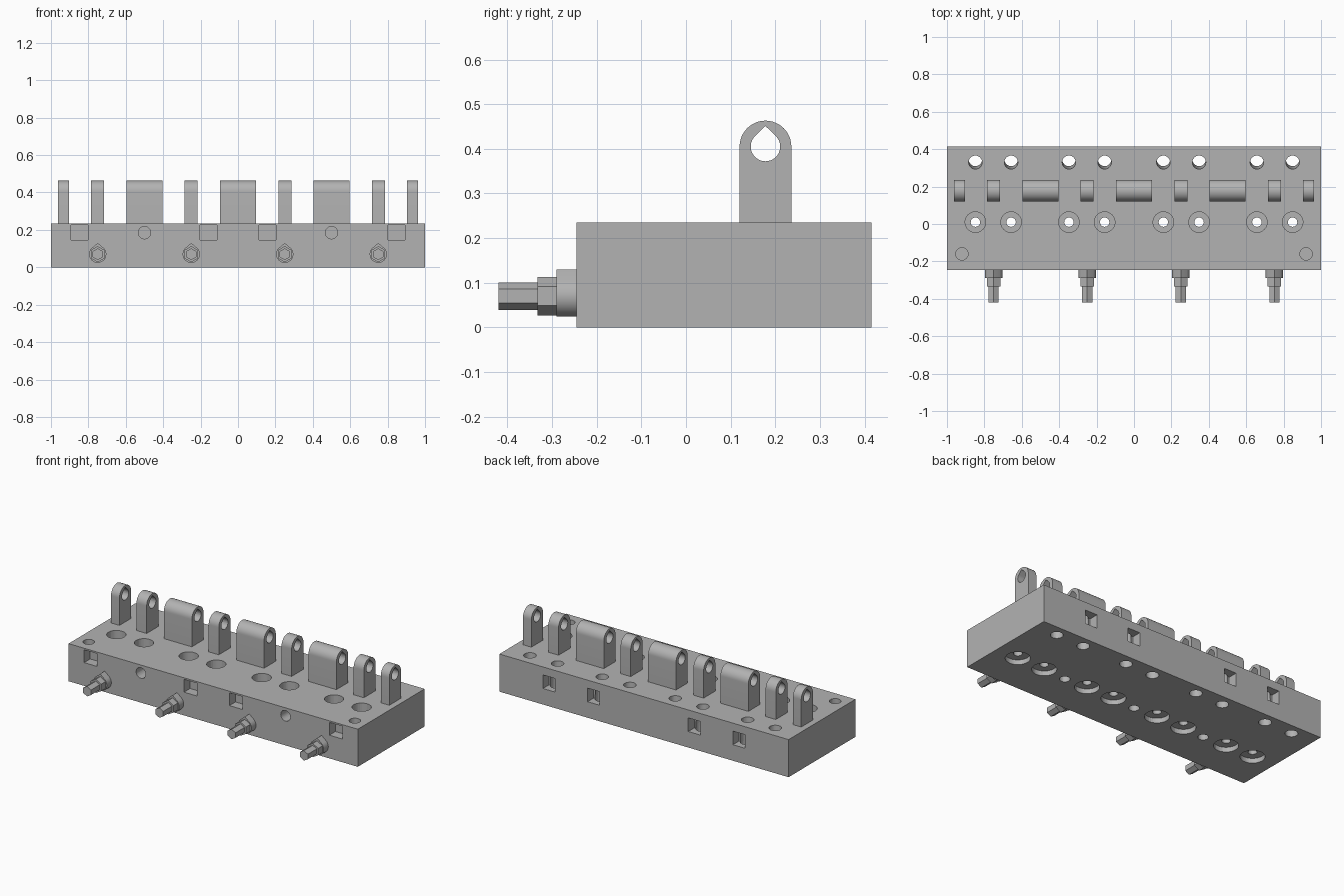
import bpy
import bmesh
from math import cos, sin, pi, radians
from mathutils import Matrix, Vector

if "Cube" in bpy.data.objects:
    bpy.data.objects.remove(bpy.data.objects["Cube"], do_unlink=True)

grey = bpy.data.materials.new("plain grey")
grey.use_nodes = True
colour = (0.45, 0.45, 0.45, 1)
grey.diffuse_color = colour
grey.node_tree.nodes["Principled BSDF"].inputs["Base Color"].default_value = colour


def make_object(name, bm, smooth=True):
    bmesh.ops.recalc_face_normals(bm, faces=bm.faces)
    mesh = bpy.data.meshes.new(name)
    bm.to_mesh(mesh)
    bm.free()
    mesh.materials.append(grey)
    ob = bpy.data.objects.new(name, mesh)
    bpy.context.collection.objects.link(ob)
    if smooth:
        bpy.ops.object.select_all(action="DESELECT")
        ob.select_set(True)
        bpy.context.view_layer.objects.active = ob
        bpy.ops.object.shade_smooth_by_angle(angle=radians(35))
    return ob


def box(bm, low, high):
    low, high = Vector(low), Vector(high)
    size = Matrix.Diagonal((*(high - low), 1))
    bmesh.ops.create_cube(bm, size=1, matrix=Matrix.Translation((low + high) / 2) @ size)


def rod(bm, start, end, radius, sides=32):
    start, end = Vector(start), Vector(end)
    axis = end - start
    turn = axis.to_track_quat("Z", "Y").to_matrix().to_4x4()
    bmesh.ops.create_cone(bm, cap_ends=True, segments=sides, radius1=radius, radius2=radius,
                          depth=axis.length, matrix=Matrix.Translation((start + end) / 2) @ turn)


def prism(bm, points, offset):
    """Extrude a closed outline by an offset."""
    face = bm.faces.new([bm.verts.new(p) for p in points])
    result = bmesh.ops.extrude_face_region(bm, geom=[face])
    moved = [v for v in result["geom"] if isinstance(v, bmesh.types.BMVert)]
    bmesh.ops.translate(bm, verts=moved, vec=offset)


def teardrop(radius, tip):
    """Circle outline with a pointed top, around the origin."""
    arc = [radians(135 + 270 * i / 28) for i in range(29)]
    return [(radius * cos(a), radius * sin(a)) for a in arc] + [(0, tip)]


def cut(target, name, bm):
    """Subtract a hidden cutter and apply the result."""
    cutter = make_object(name, bm, smooth=False)
    cutter.hide_render = True
    mod = target.modifiers.new(name, "BOOLEAN")
    mod.operation = "DIFFERENCE"
    mod.solver = "EXACT"
    mod.object = cutter
    bpy.ops.object.select_all(action="DESELECT")
    bpy.context.view_layer.objects.active = target
    target.select_set(True)
    bpy.ops.object.modifier_apply(modifier=name)
    bpy.data.objects.remove(cutter, do_unlink=True)


FRONT, BACK, TOP = -0.245, 0.415, 0.235
OUTER, INNER = (0.848, 0.157), (0.657, 0.348)

# Base block
bm = bmesh.new()
box(bm, (-1, FRONT, 0), (1, BACK, TOP))
block = make_object("base_block", bm)

# Narrow through holes and tilted rear holes
bm = bmesh.new()
for side in (-1, 1):
    for x in OUTER + INNER:
        rod(bm, (side * x, 0.01, -0.1), (side * x, 0.01, 0.4), 0.025)
        rod(bm, (side * x, 0.352, -0.1), (side * x, 0.322, 0.35), 0.036)
cut(block, "through_holes", bm)

# Counterbores above and below, blind holes
bm = bmesh.new()
for side in (-1, 1):
    for x in OUTER + INNER:
        rod(bm, (side * x, 0.01, 0.125), (side * x, 0.01, 0.4), 0.055)
        rod(bm, (side * x, 0.01, -0.1), (side * x, 0.01, 0.03), 0.07)
    rod(bm, (side * 0.92, -0.16, 0.15), (side * 0.92, -0.16, 0.4), 0.033)
    rod(bm, (side * 0.5, -0.4, 0.185), (side * 0.5, -0.13, 0.185), 0.033)
for x in (-0.5, 0, 0.5):
    rod(bm, (x, 0, -0.1), (x, 0, 0.1), 0.03)
cut(block, "round_recesses", bm)

# Square pockets in the front and back faces
bm = bmesh.new()
for side in (-1, 1):
    for x in OUTER:
        box(bm, (side * x - 0.045, -0.4, 0.145), (side * x + 0.045, FRONT + 0.06, 0.225))
    for x in INNER:
        box(bm, (side * x - 0.042, BACK - 0.06, 0.1), (side * x + 0.042, 0.6, 0.185))
cut(block, "square_pockets", bm)
bpy.ops.object.shade_smooth_by_angle(angle=radians(35))

# Hinge lugs: rounded plates with a teardrop pin hole
LUG_Y, LUG_Z, LUG_R = 0.178, 0.405, 0.058


def hinge_lug(name, x, width):
    bm = bmesh.new()
    arc = [pi * i / 24 for i in range(25)]
    outline = [(x - width / 2, LUG_Y + LUG_R * cos(a), LUG_Z + LUG_R * sin(a)) for a in arc]
    outline += [(x - width / 2, LUG_Y + s * LUG_R, TOP - 0.001) for s in (-1, 1)]
    prism(bm, outline, (width, 0, 0))
    lug = make_object(name, bm)
    bm = bmesh.new()
    hole = [(x - width, LUG_Y + y, LUG_Z + z) for y, z in teardrop(0.033, 0.046)]
    prism(bm, hole, (2 * width, 0, 0))
    cut(lug, "pin_hole", bm)
    bpy.ops.object.shade_smooth_by_angle(angle=radians(35))


hinge_lug("wide_lug_middle", 0, 0.192)
for side, label in ((-1, "right"), (1, "left")):
    hinge_lug("end_lug_" + label, side * 0.933, 0.058)
    hinge_lug("outer_lug_" + label, side * 0.751, 0.07)
    hinge_lug("wide_lug_" + label, side * 0.5, 0.193)
    hinge_lug("inner_lug_" + label, side * 0.252, 0.07)

# Front fasteners: teardrop collar, hex nut and hex stud
for number, x in enumerate((-0.75, -0.25, 0.25, 0.75), 1):
    z = 0.07
    bm = bmesh.new()
    prism(bm, [(x + u, FRONT + 0.001, z + v) for u, v in teardrop(0.046, 0.06)], (0, -0.046, 0))
    make_object(f"collar_{number}", bm)
    for part, radius, y0, y1 in (("nut", 0.043, -0.289, -0.333), ("stud", 0.031, -0.332, -0.42)):
        bm = bmesh.new()
        ring = [pi / 2 + i * pi / 3 for i in range(6)]
        prism(bm, [(x + radius * cos(a), y0, z + radius * sin(a)) for a in ring], (0, y1 - y0, 0))
        make_object(f"{part}_{number}", bm)
